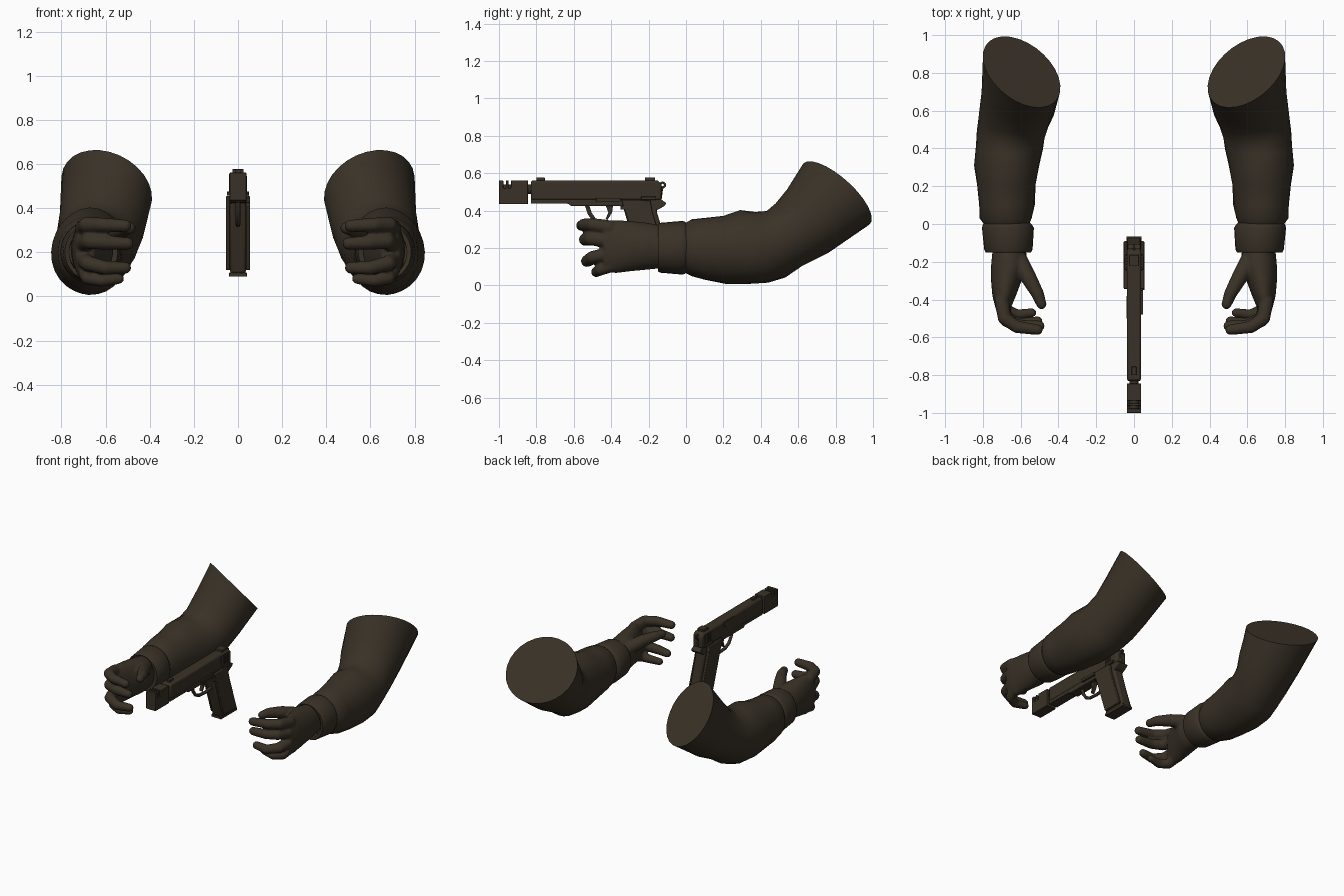
import bpy, bmesh, math
from mathutils import Vector, Matrix

cube = bpy.data.objects.get("Cube")
if cube:
    bpy.data.objects.remove(cube, do_unlink=True)

mat = bpy.data.materials.new("dark_brown")
mat.use_nodes = True
COLOUR = (0.041, 0.031, 0.02, 1)
mat.diffuse_color = COLOUR
mat.node_tree.nodes["Principled BSDF"].inputs["Base Color"].default_value = COLOUR


def finish(name, bm, smooth=40, bevel=0):
    bmesh.ops.recalc_face_normals(bm, faces=bm.faces)
    me = bpy.data.meshes.new(name)
    bm.to_mesh(me)
    bm.free()
    me.materials.append(mat)
    ob = bpy.data.objects.new(name, me)
    bpy.context.collection.objects.link(ob)
    if bevel:
        mod = ob.modifiers.new("bevel", "BEVEL")
        mod.width, mod.segments, mod.limit_method = bevel, 2, "ANGLE"
    if smooth:
        bpy.ops.object.select_all(action="DESELECT")
        ob.select_set(True)
        bpy.context.view_layer.objects.active = ob
        bpy.ops.object.shade_smooth_by_angle(angle=math.radians(smooth))
    return ob


def loft(bm, rings, n=28, ripple=0.0):
    """Skin closed rings, each given as centre, side vector and up vector."""
    loops = []
    for i, (c, s, u) in enumerate(rings):
        loop = []
        for k in range(n):
            a = math.tau * k / n
            r = 1 + ripple * math.sin(3 * a + 2.2 * i) * (0 < i < len(rings) - 1)
            loop.append(bm.verts.new(c + (s * math.cos(a) + u * math.sin(a)) * r))
        loops.append(loop)
    for a, b in zip(loops, loops[1:]):
        for k in range(n):
            j = (k + 1) % n
            bm.faces.new((a[k], a[j], b[j], b[k]))
    bm.faces.new(loops[0])
    bm.faces.new(loops[-1])


def upright(y, xin, xout, lo, hi):
    """A ring standing across the arm."""
    return (Vector(((xin + xout) / 2, y, (lo + hi) / 2)),
            Vector(((xout - xin) / 2, 0, 0)), Vector((0, 0, (hi - lo) / 2)))


def limb(bm, pts):
    """Chain of tapered segments with round joints: x, y, z, radius."""
    for p in pts:
        bmesh.ops.create_uvsphere(bm, u_segments=16, v_segments=10, radius=p[3],
                                  matrix=Matrix.Translation(p[:3]))
    for p, q in zip(pts, pts[1:]):
        a, b = Vector(p[:3]), Vector(q[:3])
        rot = (b - a).to_track_quat("Z", "Y").to_matrix().to_4x4()
        bmesh.ops.create_cone(bm, cap_ends=True, segments=16, radius1=p[3], radius2=q[3],
                              depth=(b - a).length, matrix=Matrix.Translation((a + b) / 2) @ rot)


# Sleeve rings: top y, z, bottom y, z, inner x, outer x, twist
SLEEVE = [
    (0.00, .335, 0.00, .065, .555, .795, 0), (0.03, .352, 0.03, .048, .54, .815, 0),
    (0.10, .36, 0.10, .03, .528, .822, 0), (0.20, .375, 0.22, .01, .52, .83, 0),
    (0.29, .40, 0.33, .005, .50, .845, 0), (0.37, .393, 0.44, .015, .485, .84, .1),
    (0.43, .40, 0.53, .045, .47, .83, .2), (0.48, .435, 0.62, .10, .45, .82, .4),
    (0.54, .515, 0.76, .175, .425, .81, .7), (0.63, .655, 0.98, .325, .39, .80, 1)]
CUFF = [(-.10, .575, .765, .10, .30), (-.145, .575, .765, .09, .31),
        (-.15, .545, .785, .075, .328), (-.135, .537, .793, .068, .335),
        (-.02, .53, .805, .058, .345), (-.004, .54, .80, .063, .34), (.01, .555, .79, .075, .325)]
PALM = [(-.08, .59, .74, .11, .30), (-.15, .57, .75, .09, .325), (-.22, .565, .757, .083, .337),
        (-.30, .595, .757, .075, .345), (-.38, .625, .75, .065, .35), (-.44, .65, .735, .08, .34)]
FINGERS = {
    "thumb": [(.61, -.19, .26, .047), (.555, -.29, .295, .042), (.51, -.37, .31, .034), (.49, -.425, .31, .027)],
    "index": [(.70, -.41, .31, .039), (.685, -.50, .325, .036), (.62, -.545, .325, .033), (.51, -.56, .32, .028)],
    "middle": [(.70, -.42, .24, .040), (.675, -.51, .25, .036), (.60, -.54, .245, .033), (.50, -.54, .24, .028)],
    "ring": [(.70, -.41, .17, .038), (.68, -.50, .15, .035), (.60, -.53, .13, .032), (.51, -.515, .13, .027)],
    "little": [(.69, -.39, .11, .037), (.68, -.455, .085, .032), (.62, -.48, .072, .028), (.54, -.47, .08, .024)]}

for side, sign in (("left", 1), ("right", -1)):
    flip = Matrix.Diagonal((sign, 1, 1, 1))
    # Sleeve with a slanted upper end
    bm = bmesh.new()
    rings = []
    for ty, tz, by, bz, xi, xo, t in SLEEVE:
        top, bot = Vector((0, ty, tz)), Vector((0, by, bz))
        c = (top + bot) / 2 + Vector(((xi + xo) / 2, 0, 0))
        up = (top - bot) / 2 + Vector((-.015 * t, 0, 0))
        rings.append((c, Vector(((xo - xi) / 2, .07 * t, .055 * t)), up))
    loft(bm, rings, ripple=0.018)
    bm.transform(flip)
    finish(side + "_sleeve", bm, 50)
    # Cuff with a turned-in rim
    bm = bmesh.new()
    loft(bm, [upright(*r) for r in CUFF])
    bm.transform(flip)
    finish(side + "_cuff", bm, 50)
    # Hand, fused into one smooth skin
    bm = bmesh.new()
    loft(bm, [upright(*r) for r in PALM])
    for pts in FINGERS.values():
        limb(bm, pts)
    bm.transform(flip)
    hand = finish(side + "_hand", bm, 0)
    fuse = hand.modifiers.new("fuse", "REMESH")
    fuse.mode, fuse.voxel_size, fuse.use_smooth_shade = "VOXEL", 0.008, True
    soft = hand.modifiers.new("soften", "SMOOTH")
    soft.iterations = 4


def prism(name, pts, half, x=0, bevel=0.004):
    """Side profile (y, z) given thickness along x."""
    bm = bmesh.new()
    face = bm.faces.new([bm.verts.new((x - half, y, z)) for y, z in pts])
    out = bmesh.ops.extrude_face_region(bm, geom=[face])
    bmesh.ops.translate(bm, vec=(2 * half, 0, 0),
                        verts=[v for v in out["geom"] if isinstance(v, bmesh.types.BMVert)])
    return finish(name, bm, 35, bevel)


def block(name, y0, y1, z0, z1, half, x=0, bevel=0.002):
    return prism(name, [(y0, z0), (y1, z0), (y1, z1), (y0, z1)], half, x, bevel)


def rod(name, y0, y1, z, r):
    bm = bmesh.new()
    bmesh.ops.create_cone(bm, cap_ends=True, segments=20, radius1=r, radius2=r, depth=y1 - y0,
                          matrix=Matrix.Translation((0, (y0 + y1) / 2, z)) @ Matrix.Rotation(math.pi / 2, 4, "X"))
    return finish(name, bm)


def loop_bar(name, pts, radius, cyclic=False):
    cu = bpy.data.curves.new(name, "CURVE")
    cu.dimensions, cu.bevel_depth, cu.bevel_resolution = "3D", radius, 2
    sp = cu.splines.new("POLY")
    sp.points.add(len(pts) - 1)
    for p, (y, z) in zip(sp.points, pts):
        p.co = (0, y, z, 1)
    sp.use_cyclic_u = cyclic
    cu.materials.append(mat)
    ob = bpy.data.objects.new(name, cu)
    bpy.context.collection.objects.link(ob)
    return ob


# Pistol slide, barrel and slotted muzzle block
prism("slide", [(-.83, .455), (-.13, .455), (-.13, .54), (-.15, .562), (-.83, .562)], .038, bevel=.012)
rod("barrel", -.99, -.8, .515, .025)
prism("muzzle_block", [(-1, .435), (-.845, .435), (-.845, .562), (-.935, .562), (-.935, .52),
                       (-.95, .52), (-.95, .562), (-.962, .562), (-.962, .52), (-.977, .52),
                       (-.977, .562), (-1, .562)], .038, bevel=.003)
block("front_sight", -.80, -.755, .555, .577, .012)
block("rear_sight", -.22, -.165, .555, .577, .026)

# Frame with beavertail
prism("frame", [(-.83, .437), (-.63, .437), (-.615, .425), (-.34, .425), (-.30, .40), (-.16, .40),
                (-.115, .425), (-.105, .44), (-.14, .465), (-.83, .465)], .035)
# Grip, side panels and magazine base
prism("grip", [(-.345, .45), (-.15, .45), (-.155, .39), (-.07, .105), (-.245, .105)], .036, bevel=.01)
block("magazine_base", -.25, -.066, .09, .108, .04)
for x in (-.045, .045):
    prism("grip_panel", [(-.345, .455), (-.19, .455), (-.18, .39), (-.09, .12), (-.235, .12)], .0095, x)
# Trigger guard and trigger
loop_bar("trigger_guard", [(-.53, .43), (-.515, .385), (-.49, .35), (-.45, .33), (-.38, .325), (-.31, .335)], .011)
prism("trigger", [(-.43, .43), (-.39, .43), (-.395, .39), (-.42, .35), (-.43, .355), (-.415, .39)], .012, bevel=.002)
# Ring hammer
loop_bar("hammer_ring", [(-.125 + .013 * math.cos(k * math.tau / 12), .537 + .013 * math.sin(k * math.tau / 12))
                         for k in range(12)], .006, True)
prism("hammer_shank", [(-.16, .46), (-.13, .46), (-.122, .525), (-.138, .525)], .009)

# Controls and slide details
for x in (-.04, .04):
    block("safety_lever", -.24, -.16, .458, .475, .01, x)
    for k in range(6):
        block("slide_rib", -.25 + k * .016, -.242 + k * .016, .475, .545, .002, x * .98, 0)
block("slide_stop", -.48, -.35, .448, .468, .008, .04)
block("ejection_port", -.50, -.38, .515, .555, .003, -.038)
block("magazine_catch", -.35, -.325, .405, .425, .01, .045)
